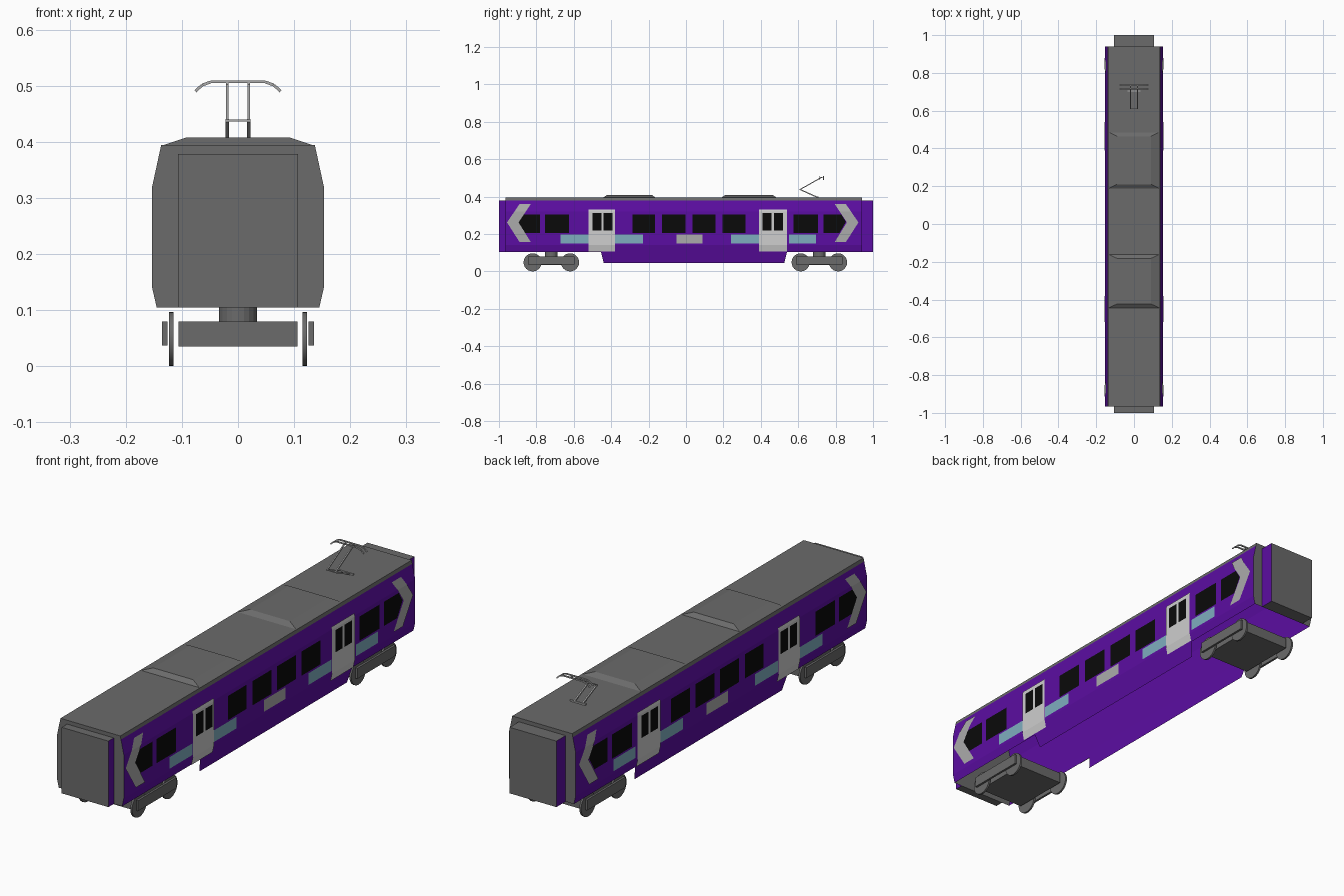
import bpy, bmesh, math
from mathutils import Matrix, Vector

if "Cube" in bpy.data.objects:
    bpy.data.objects.remove(bpy.data.objects["Cube"])


def material(name, r, g, b):
    m = bpy.data.materials.new(name)
    m.use_nodes = True
    m.diffuse_color = (r, g, b, 1)
    m.node_tree.nodes["Principled BSDF"].inputs["Base Color"].default_value = (r, g, b, 1)
    return m


PURPLE = material("purple paint", 0.105, 0.004, 0.36)
GREY = material("dark grey", 0.145, 0.145, 0.145)
BLACK = material("black glass", 0.003, 0.003, 0.003)
WHITE = material("door white", 0.62, 0.62, 0.62)
SILVER = material("silver grey", 0.41, 0.41, 0.41)
BLUE = material("pale blue", 0.21, 0.42, 0.52)


def finish(bm, name, *mats):
    me = bpy.data.meshes.new(name)
    bm.to_mesh(me)
    bm.free()
    ob = bpy.data.objects.new(name, me)
    bpy.context.scene.collection.objects.link(ob)
    for m in mats:
        me.materials.append(m)
    return ob


def add_box(bm, lo, hi):
    lo, hi = Vector(lo), Vector(hi)
    mat = Matrix.Translation((lo + hi) / 2) @ Matrix.Diagonal((*(hi - lo), 1))
    return bmesh.ops.create_cube(bm, size=1, matrix=mat)["verts"]


def add_disc(bm, centre, radius, depth, axis, sides):
    rot = Matrix.Rotation(math.pi / 2, 4, "Y") if axis == "X" else Matrix()
    bmesh.ops.create_cone(bm, cap_ends=True, segments=sides, radius1=radius, radius2=radius,
                          depth=depth, matrix=Matrix.Translation(centre) @ rot)


def add_bar(bm, a, b, width):
    a, b = Vector(a), Vector(b)
    d = b - a
    mat = (Matrix.Translation((a + b) / 2) @ d.to_track_quat("Z", "Y").to_matrix().to_4x4()
           @ Matrix.Diagonal((width, width, d.length, 1)))
    bmesh.ops.create_cube(bm, size=1, matrix=mat)


# Body shell: extruded cross-section, open underneath
FRONT, BACK = -0.965, 0.94
SIDE = [(0.145, 0.105), (0.153, 0.14), (0.153, 0.32), (0.14, 0.38), (0.137, 0.394)]
section = SIDE + [(-x, z) for x, z in reversed(SIDE)]
bm = bmesh.new()
rings = [[bm.verts.new((x, y, z)) for x, z in section] for y in (FRONT, BACK)]
for i in range(len(section) - 1):
    bm.faces.new((rings[0][i], rings[1][i], rings[1][i + 1], rings[0][i + 1]))
bm.faces.new(rings[0])
bm.faces.new(rings[1][::-1])
bmesh.ops.recalc_face_normals(bm, faces=bm.faces)
for f in bm.faces:
    painted = abs(f.normal.x) > 0.5 and f.calc_center_median().z < 0.38
    f.material_index = 0 if painted else 1
finish(bm, "body_shell", PURPLE, GREY)

# Gangways at both ends, painted on their sides only
for name, y0, y1 in (("front_gangway", -1, FRONT), ("back_gangway", BACK, 1)):
    bm = bmesh.new()
    add_box(bm, (-0.107, y0, 0.105), (0.107, y1, 0.378))
    bm.normal_update()
    for f in bm.faces:
        f.material_index = 0 if abs(f.normal.x) > 0.5 else 1
    finish(bm, name, PURPLE, GREY)

# Underfloor skirts
for name, s in (("left_skirt", 1), ("right_skirt", -1)):
    bm = bmesh.new()
    corners = [(0.145, -0.455, 0.105), (0.131, -0.44, 0.045),
               (0.131, 0.525, 0.045), (0.145, 0.54, 0.105)]
    face = bm.faces.new([bm.verts.new((s * x, y, z)) for x, y, z in corners])
    face.normal_update()
    if face.normal.x * s < 0:
        face.normal_flip()
    finish(bm, name, PURPLE)

# Roof equipment humps with sloping sides
for name, y0, y1 in (("front_roof_hump", -0.445, -0.16), ("back_roof_hump", 0.187, 0.487)):
    bm = bmesh.new()
    mid = (y0 + y1) / 2
    for v in add_box(bm, (-0.136, y0, 0.393), (0.136, y1, 0.408)):
        if v.co.z > 0.4:
            v.co.x *= 0.67
            v.co.y = mid + (v.co.y - mid) * 0.85
    finish(bm, name, GREY)


# Painted side details that follow the bend of the body wall
def wall_x(z):
    for (x0, z0), (x1, z1) in zip(SIDE, SIDE[1:]):
        if z <= z1:
            return x0 + (x1 - x0) * (z - z0) / (z1 - z0)
    return SIDE[-1][0]


def side_plates(name, outlines, mat, offset):
    for side, s in (("left", 1), ("right", -1)):
        bm = bmesh.new()
        for pts in outlines:
            bm.faces.new([bm.verts.new((0, y, z)) for y, z in pts])
        for z in (0.14, 0.32):
            bmesh.ops.bisect_plane(bm, geom=bm.verts[:] + bm.edges[:] + bm.faces[:],
                                   plane_co=(0, 0, z), plane_no=(0, 0, 1))
        for v in bm.verts:
            v.co.x = s * (wall_x(v.co.z) + offset)
        bm.normal_update()
        for f in bm.faces:
            if f.normal.x * s < 0:
                f.normal_flip()
        finish(bm, side + "_" + name, mat)


def rects(spans, z0, z1):
    return [[(a, z0), (b, z0), (b, z1), (a, z1)] for a, b in spans]


windows = [(-0.755, -0.625), (-0.287, -0.165), (-0.127, -0.003),
           (0.035, 0.158), (0.195, 0.318), (0.575, 0.705)]
end_windows = [[(e * a, z) for a, z in ((0.78, 0.205), (0.865, 0.205), (0.90, 0.265),
                                        (0.875, 0.305), (0.78, 0.305))] for e in (-1, 1)]
end_windows[1] = [(y - 0.045, z) for y, z in end_windows[1]]
side_plates("windows", rects(windows, 0.205, 0.305) + end_windows, BLACK, 0.0015)

doors = [(-0.52, -0.38), (0.39, 0.54)]
side_plates("doors", rects(doors, 0.107, 0.332), WHITE, 0.004)
panes = [(a + o, a + o + 0.048) for a, b in doors for o in (0.02, 0.08)]
side_plates("door_windows", rects(panes, 0.22, 0.312), BLACK, 0.0055)

side_plates("blue_panels", rects([(-0.67, -0.52), (-0.38, -0.23), (0.24, 0.39), (0.55, 0.695)],
                                 0.15, 0.198), BLUE, 0.002)
side_plates("grey_panel", rects([(-0.052, 0.088)], 0.15, 0.198), SILVER, 0.002)

# Chevrons pointing toward each end, two strokes apiece
chevrons = []
for e, shift in ((-1, 0), (1, -0.035)):
    for z in (0.36, 0.157):
        chevrons.append([(e * y + shift, h) for y, h in
                         ((0.957, 0.262), (0.89, z), (0.83, z), (0.895, 0.262))])
side_plates("chevrons", chevrons, SILVER, 0.003)

# Bogies
for name, yc in (("front_bogie", -0.72), ("back_bogie", 0.713)):
    bm = bmesh.new()
    add_box(bm, (-0.106, yc - 0.125, 0.035), (0.106, yc + 0.125, 0.08))
    add_disc(bm, (0, yc, 0.0925), 0.034, 0.027, "Z", 20)
    for s in (-1, 1):
        xs = sorted((s * 0.126, s * 0.135))
        add_box(bm, (xs[0], yc - 0.125, 0.037), (xs[1], yc + 0.125, 0.08))
    finish(bm, name + "_frame", GREY)
    bm = bmesh.new()
    for s in (-1, 1):
        for dy in (-0.1, 0.1):
            add_disc(bm, (s * 0.119, yc + dy, 0.0485), 0.0485, 0.008, "X", 24)
    wheels = finish(bm, name + "_wheels", GREY)
    bpy.context.view_layer.objects.active = wheels
    wheels.select_set(True)
    bpy.ops.object.shade_smooth_by_angle(angle=math.radians(35))
    wheels.select_set(False)

# Pantograph arms
bm = bmesh.new()
for s in (-1, 1):
    x = s * 0.019
    add_bar(bm, (x, 0.705, 0.395), (x, 0.61, 0.438), 0.006)
    add_bar(bm, (x, 0.61, 0.438), (x, 0.725, 0.503), 0.005)
add_bar(bm, (-0.035, 0.705, 0.397), (0.035, 0.705, 0.397), 0.006)
add_bar(bm, (-0.022, 0.61, 0.438), (0.022, 0.61, 0.438), 0.004)
finish(bm, "pantograph_arms", SILVER)

# Pantograph head: two curved contact strips
bm = bmesh.new()
half = [(0, 0.507), (0.048, 0.507), (0.064, 0.501), (0.076, 0.49)]
for y in (0.715, 0.735):
    for s in (-1, 1):
        for (x0, z0), (x1, z1) in zip(half, half[1:]):
            add_bar(bm, (s * x0, y, z0), (s * x1, y, z1), 0.005)
for s in (-1, 1):
    add_bar(bm, (s * 0.019, 0.715, 0.504), (s * 0.019, 0.735, 0.504), 0.004)
finish(bm, "pantograph_head", SILVER)
